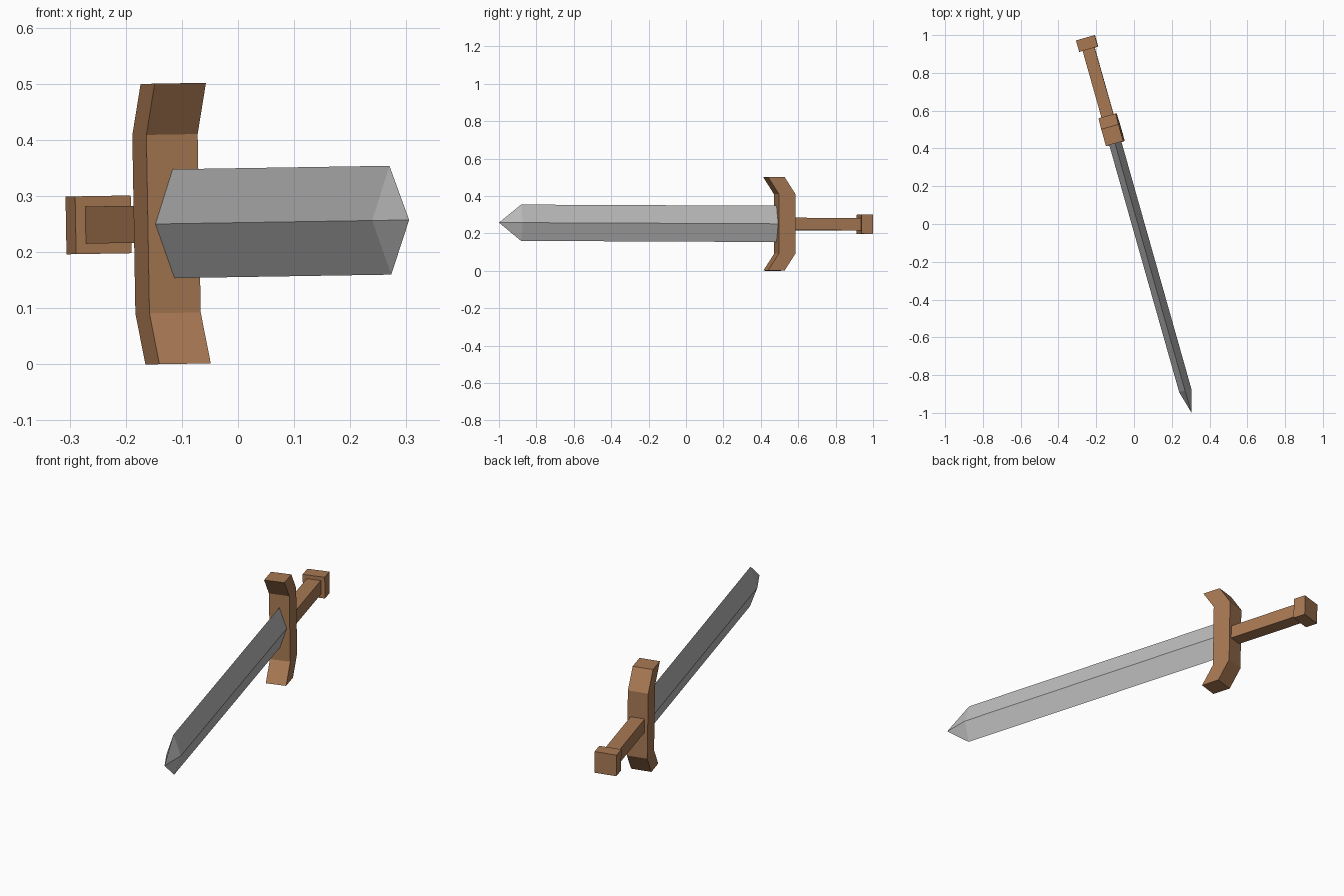
import bpy, bmesh, math
from mathutils import Matrix, Vector

if "Cube" in bpy.data.objects:
    bpy.data.objects.remove(bpy.data.objects["Cube"])

# Local frame: X runs from pommel to tip, Y is thickness, Z is blade width
FRAME = (Matrix.Translation((-0.257, 0.986, 0.2483))
         @ Matrix.Rotation(math.radians(-74.2), 4, 'Z')
         @ Matrix.Rotation(math.radians(-0.25), 4, 'Y')
         @ Matrix.Rotation(math.radians(0.95), 4, 'X'))


def material(name, color):
    m = bpy.data.materials.new(name)
    m.diffuse_color = (*color, 1)
    m.use_nodes = True
    m.node_tree.nodes["Principled BSDF"].inputs["Base Color"].default_value = m.diffuse_color
    return m


wood = material("brown wood", (0.390, 0.190, 0.088))
steel = material("grey steel", (0.500, 0.500, 0.500))


def loft(name, rings, mat, tip=None):
    """Skin a list of 4-point rings, closed with caps or a point."""
    bm = bmesh.new()
    loops = [[bm.verts.new(FRAME @ Vector(p)) for p in ring] for ring in rings]
    for a, b in zip(loops, loops[1:]):
        for i in range(4):
            j = (i + 1) % 4
            bm.faces.new((a[i], a[j], b[j], b[i]))
    bm.faces.new(loops[0])
    if tip:
        t = bm.verts.new(FRAME @ Vector(tip))
        for i in range(4):
            bm.faces.new((loops[-1][i], loops[-1][(i + 1) % 4], t))
    else:
        bm.faces.new(loops[-1])
    bmesh.ops.recalc_face_normals(bm, faces=bm.faces)
    me = bpy.data.meshes.new(name)
    bm.to_mesh(me)
    bm.free()
    me.materials.append(mat)
    ob = bpy.data.objects.new(name, me)
    bpy.context.collection.objects.link(ob)


def square(x, h):
    return [(x, -h, -h), (x, h, -h), (x, h, h), (x, -h, h)]


def diamond(x, t, w):
    return [(x, 0, -w), (x, t, 0), (x, 0, w), (x, -t, 0)]


def guard_ring(z, shift):
    a, b, h = 0.430 + shift, 0.522 + shift, 0.0475
    return [(a, -h, z), (b, -h, z), (b, h, z), (a, h, z)]


# Handle parts
loft("pommel", [square(0, 0.0515), square(0.063, 0.0515)], wood)
loft("grip", [square(0.06, 0.033), square(0.433, 0.033)], wood)

# Crossguard with both ends swept toward the tip
loft("crossguard", [guard_ring(z, s) for z, s in
                    ((-0.25, 0.06), (-0.159, 0), (0.159, 0), (0.25, 0.06))], wood)

# Diamond-section blade with a pointed end
loft("blade", [diamond(0.518, 0.0335, 0.097), diamond(1.941, 0.0335, 0.097)],
     steel, tip=(2.064, 0, 0))
